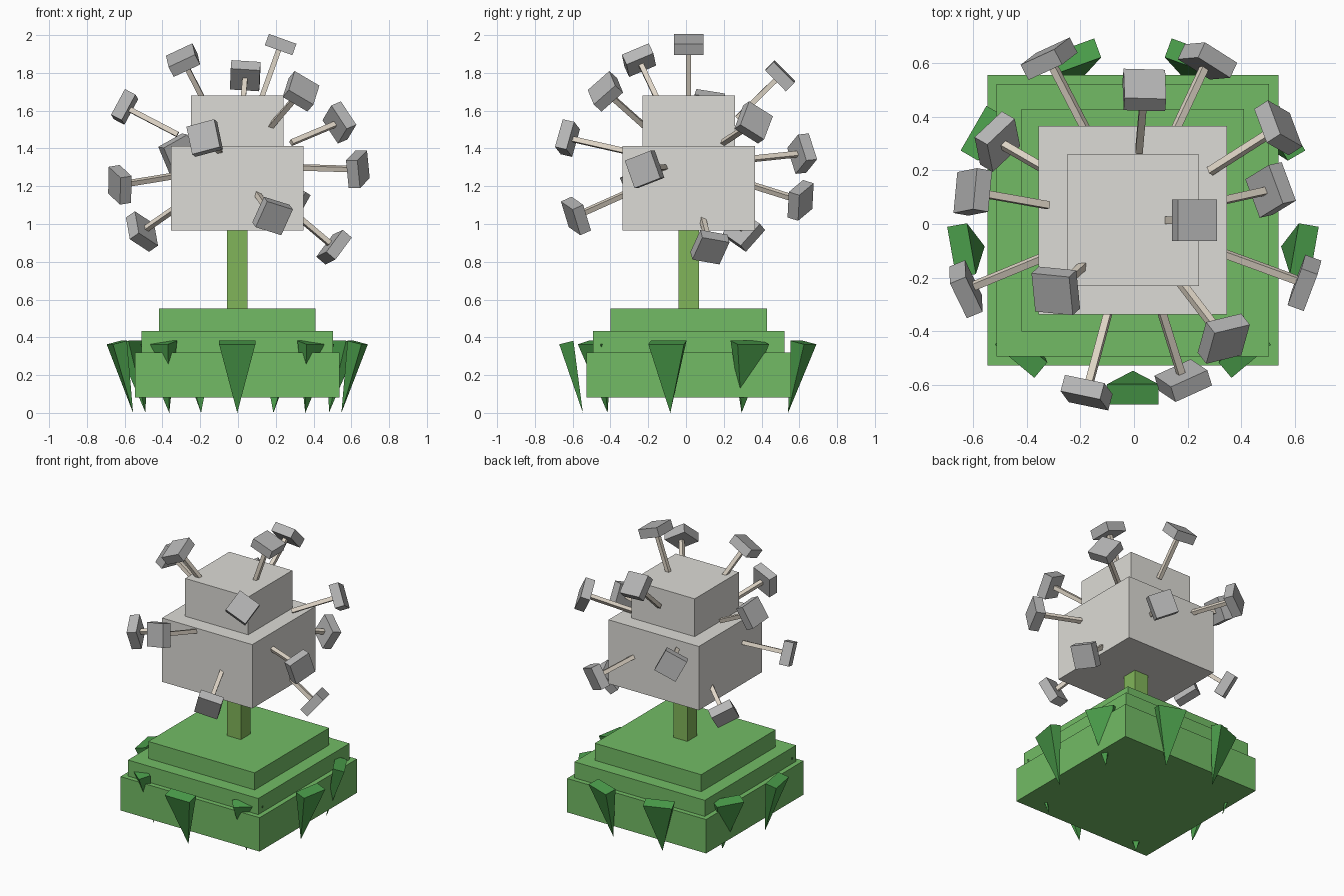
import bpy, bmesh
from math import sin, cos, radians, sqrt
from mathutils import Vector, Matrix

if "Cube" in bpy.data.objects:
    bpy.data.objects.remove(bpy.data.objects["Cube"])

CENTRE = Vector((-0.004, 0.014, 0))


def material(name, rgb):
    m = bpy.data.materials.new(name)
    m.diffuse_color = (*rgb, 1)
    m.use_nodes = True
    m.node_tree.nodes["Principled BSDF"].inputs["Base Color"].default_value = m.diffuse_color
    return m


GREEN = material("base_green", (0.17, 0.50, 0.13))
LEAF = material("leaf_green", (0.07, 0.34, 0.07))
STEM = material("stem_green", (0.22, 0.46, 0.10))
CREAM = material("head_cream", (0.72, 0.71, 0.67))
STALK = material("stalk_beige", (0.74, 0.67, 0.57))
GREY = material("seed_grey", (0.47, 0.47, 0.47))


def add_object(name, bm, mat, matrix):
    me = bpy.data.meshes.new(name)
    bmesh.ops.recalc_face_normals(bm, faces=bm.faces[:])
    bm.to_mesh(me)
    bm.free()
    me.materials.append(mat)
    ob = bpy.data.objects.new(name, me)
    ob.matrix_world = Matrix.Translation(CENTRE) @ matrix
    bpy.context.collection.objects.link(ob)
    return ob


def box(name, half, z0, z1, mat, matrix=Matrix()):
    """Square block around the local z axis from z0 to z1."""
    bm = bmesh.new()
    bmesh.ops.create_cube(bm, size=1)
    bmesh.ops.scale(bm, vec=(2 * half, 2 * half, z1 - z0), verts=bm.verts)
    bmesh.ops.translate(bm, vec=(0, 0, (z0 + z1) / 2), verts=bm.verts)
    return add_object(name, bm, mat, matrix)


# Stepped base, stem and two-block flower head
box("base_lower", 0.541, 0.082, 0.32, GREEN)
box("base_middle", 0.507, 0.32, 0.433, GREEN)
box("base_upper", 0.414, 0.433, 0.553, GREEN)
box("stem", 0.054, 0.553, 0.965, STEM)
box("head_lower", 0.351, 0.965, 1.414, CREAM)
box("head_upper", 0.245, 1.414, 1.68, CREAM)

# Ring of nine downward spiked leaves
for i in range(9):
    bm = bmesh.new()
    top = [bm.verts.new(p) for p in ((0.685, -0.096, 0.363), (0.685, 0.096, 0.363),
                                     (0.61, 0.096, 0.382), (0.61, -0.096, 0.382))]
    tip = bm.verts.new((0.56, 0, 0))
    bm.faces.new(top)
    for k in range(4):
        bm.faces.new((top[k], top[(k + 1) % 4], tip))
    add_object(f"leaf_{i + 1}", bm, LEAF, Matrix.Rotation(radians(-90 + 40 * i), 4, 'Z'))

# Seeds on stalks, spread over a sphere by the golden angle
RADIUS = 0.68
for i in range(14):
    dz = 0.64 - 0.0825 * i
    r = sqrt(RADIUS ** 2 - dz ** 2)
    a = radians(-137.508 * i)
    d = Vector((r * cos(a), r * sin(a), dz))
    turn = Vector((0, 0, 1)).rotation_difference(d).to_matrix().to_4x4()
    place = Matrix.Translation((0, 0, 1.31)) @ turn
    box(f"stalk_{i + 1}", 0.0135, 0.36, RADIUS - 0.03, STALK, place)
    box(f"seed_{i + 1}", 0.0775, RADIUS - 0.032, RADIUS + 0.032, GREY, place)
